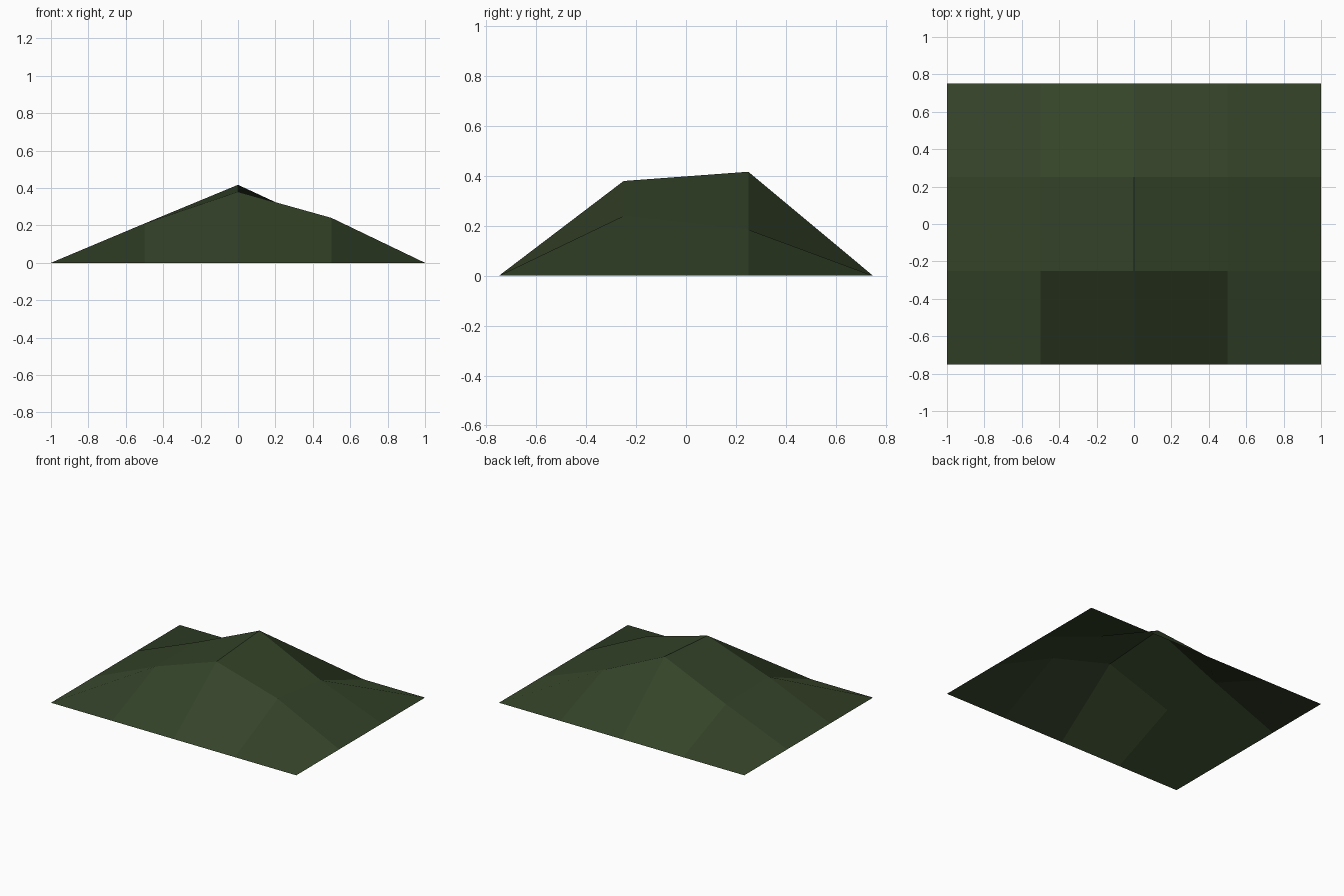
import bpy, bmesh

if "Cube" in bpy.data.objects:
    bpy.data.objects.remove(bpy.data.objects["Cube"])

# Dark grass colour
grass = bpy.data.materials.new("dark_grass_green")
grass.diffuse_color = (0.035, 0.056, 0.022, 1.0)
grass.use_nodes = True
grass.node_tree.nodes["Principled BSDF"].inputs["Base Color"].default_value = grass.diffuse_color

# Open grid sheet, 4 x 3 flat cells
COLS, ROWS, CELL = 4, 3, 0.5
# Raised points by (column, row); the border stays on the ground
heights = {(1, 1): 0.21, (2, 1): 0.38, (3, 1): 0.24,
           (1, 2): 0.20, (2, 2): 0.417, (3, 2): 0.185}

bm = bmesh.new()
grid = [[bm.verts.new(((i - COLS / 2) * CELL, (j - ROWS / 2) * CELL,
                       heights.get((i, j), 0.0)))
         for i in range(COLS + 1)] for j in range(ROWS + 1)]

for j in range(ROWS):
    for i in range(COLS):
        bm.faces.new((grid[j][i], grid[j][i + 1],
                      grid[j + 1][i + 1], grid[j + 1][i]))

# Hill object
mesh = bpy.data.meshes.new("hill")
bm.to_mesh(mesh)
bm.free()
mesh.materials.append(grass)
hill = bpy.data.objects.new("hill", mesh)
bpy.context.collection.objects.link(hill)
